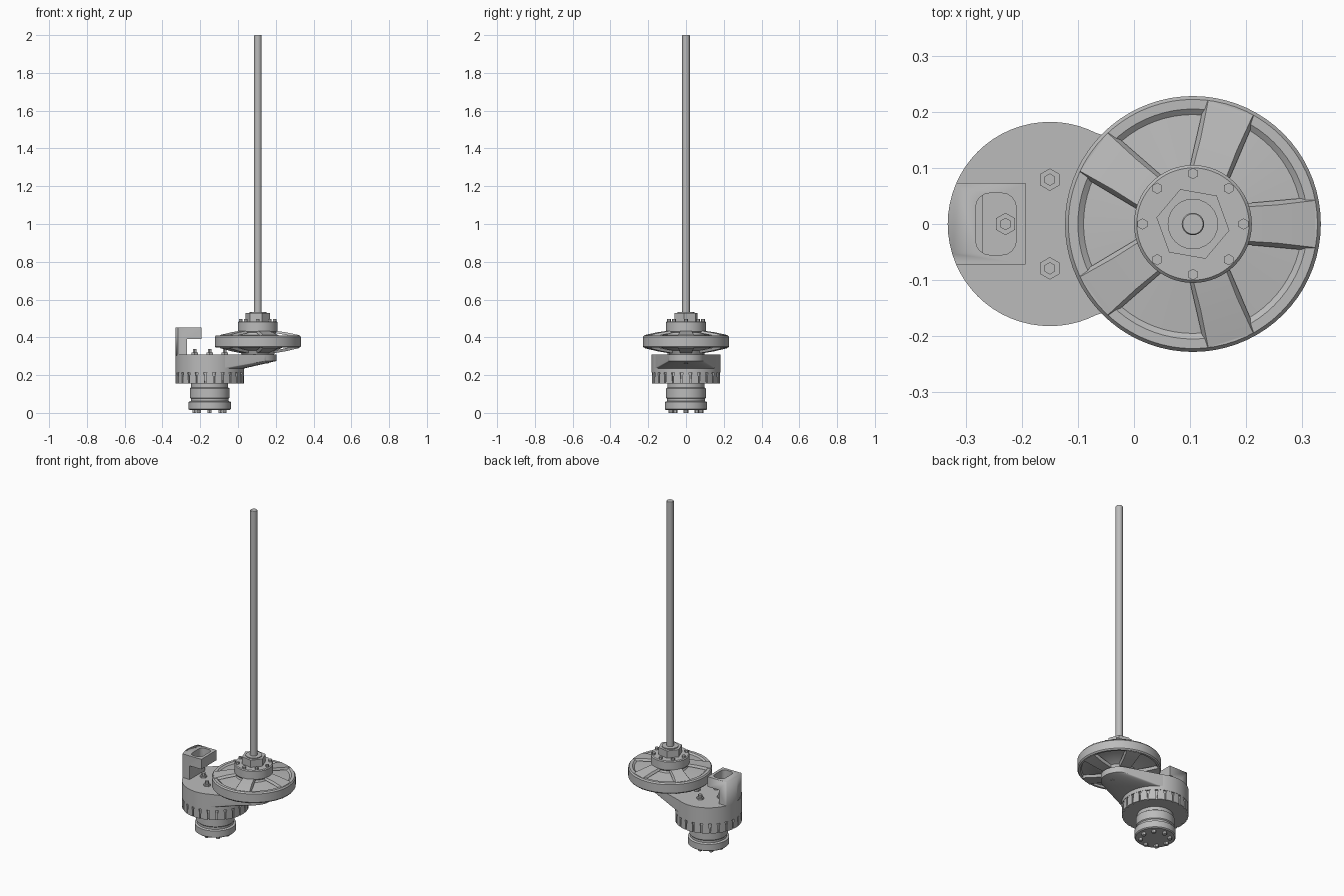
import bpy, bmesh, math
from mathutils import Matrix, Vector

if "Cube" in bpy.data.objects:
    bpy.data.objects.remove(bpy.data.objects["Cube"])

GREY = (0.5, 0.5, 0.5, 1)
metal = bpy.data.materials.new("grey_metal")
metal.use_nodes = True
metal.diffuse_color = GREY
metal.node_tree.nodes["Principled BSDF"].inputs["Base Color"].default_value = GREY

MOTOR_X, WHEEL_X = -0.15, 0.105


def finish(name, bm, x=0.0):
    """Turn a bmesh into a shaded object standing at x."""
    bmesh.ops.recalc_face_normals(bm, faces=bm.faces)
    mesh = bpy.data.meshes.new(name)
    bm.to_mesh(mesh)
    bm.free()
    mesh.materials.append(metal)
    ob = bpy.data.objects.new(name, mesh)
    ob.location.x = x
    bpy.context.collection.objects.link(ob)
    bpy.ops.object.select_all(action='DESELECT')
    ob.select_set(True)
    bpy.context.view_layer.objects.active = ob
    bpy.ops.object.shade_smooth_by_angle(angle=math.radians(30))
    return ob


def lathe(name, profile, x, sides=64):
    """Revolve a closed (radius, z) outline that starts and ends on the axis."""
    bm = bmesh.new()
    verts = [bm.verts.new((r, 0, z)) for r, z in profile]
    edges = [bm.edges.new(pair) for pair in zip(verts, verts[1:])]
    bmesh.ops.spin(bm, geom=verts + edges, cent=(0, 0, 0), axis=(0, 0, 1),
                   angle=math.tau, steps=sides)
    bmesh.ops.remove_doubles(bm, verts=bm.verts, dist=1e-5)
    return finish(name, bm, x)


def add_cyl(bm, r, z0, z1, x=0, y=0, sides=6):
    bmesh.ops.create_cone(bm, cap_ends=True, segments=sides, radius1=r, radius2=r,
                          depth=z1 - z0, matrix=Matrix.Translation((x, y, (z0 + z1) / 2)))


def add_hull(bm, points):
    verts = [bm.verts.new(p) for p in points]
    bmesh.ops.convex_hull(bm, input=verts)


def ring(r, z, x=0, n=64):
    return [(x + r * math.cos(i * math.tau / n), r * math.sin(i * math.tau / n), z)
            for i in range(n)]


def bolt_circle(name, x, radius, count, size, z0, z1, turn=0):
    bm = bmesh.new()
    for i in range(count):
        a = turn + i * math.tau / count
        add_cyl(bm, size, z0, z1, radius * math.cos(a), radius * math.sin(a))
    return finish(name, bm, x)


def box(bm, x0, x1, y0, y1, z0, z1):
    size = Vector((x1 - x0, y1 - y0, z1 - z0))
    mid = Vector((x0 + x1, y0 + y1, z0 + z1)) / 2
    bmesh.ops.create_cube(bm, size=1, matrix=Matrix.Translation(mid) @ Matrix.Diagonal((*size, 1)))


def boolean(ob, cutter, operation):
    mod = ob.modifiers.new(operation.lower(), 'BOOLEAN')
    mod.operation, mod.object, mod.solver = operation, cutter, 'EXACT'
    cutter.hide_render = True
    cutter.hide_set(True)
    cutter.display_type = 'WIRE'


# Motor with its stepped neck and bottom flange
lathe("motor_neck", [(0, .015), (.106, .015), (.112, .02), (.112, .058), (.1, .062),
                     (.1, .075), (.105, .08), (.105, .13), (.098, .135), (.098, .16), (0, .16)], MOTOR_X)
bolt_circle("flange_bolts", MOTOR_X, .08, 8, .012, 0, .018)

# Toothed ring around the gearbox
lathe("ring_core", [(0, .155), (.172, .155), (.172, .225), (0, .225)], MOTOR_X)
bm = bmesh.new()
TEETH = 24
for i in range(TEETH):
    mid = i * math.tau / TEETH
    pts = []
    for z, half in ((.155, .112), (.195, .105), (.222, .07)):
        for k in (-1, 0, 1):
            a = mid + k * half
            pts += [(r * math.cos(a), r * math.sin(a), z) for r in (.165, .181)]
    add_hull(bm, pts)
finish("ring_teeth", bm, MOTOR_X)

# Gearbox housing, and the arm tapering from it to the wheel
lathe("gearbox", [(0, .213), (.182, .213), (.182, .31), (0, .31)], MOTOR_X)
bm = bmesh.new()
add_hull(bm, ring(.18, .31, MOTOR_X) + ring(.18, .235, MOTOR_X)
         + ring(.1, .31, WHEEL_X) + ring(.1, .275, WHEEL_X))
finish("arm", bm)
bolt_circle("gearbox_nuts", MOTOR_X, .079, 4, .02, .305, .32)
bolt_circle("gearbox_studs", MOTOR_X, .079, 4, .011, .305, .337)
bolt_circle("arm_bolts", WHEEL_X, .045, 4, .012, .262, .28)

# Bracket: post and overhanging block, rounded to the housing and pierced
bm = bmesh.new()
profile = [(-.34, .305), (-.27, .305), (-.27, .392), (-.193, .392), (-.193, .452), (-.34, .452)]
face = bm.faces.new([bm.verts.new((x, -.072, z)) for x, z in profile])
out = bmesh.ops.extrude_face_region(bm, geom=[face])
bmesh.ops.translate(bm, vec=(0, .145, 0), verts=[v for v in out["geom"] if isinstance(v, bmesh.types.BMVert)])
bracket = finish("bracket", bm)
bm = bmesh.new()
add_cyl(bm, .182, .2, .6, sides=64)
boolean(bracket, finish("bracket_round_cutter", bm, MOTOR_X), 'INTERSECT')
bm = bmesh.new()
corners = [(cx + .025 * math.cos(i * math.tau / 16), cy + .025 * math.sin(i * math.tau / 16), z)
           for cx in (-.257, -.235) for cy in (-.03, .03) for i in range(16) for z in (.385, .5)]
add_hull(bm, corners)
boolean(bracket, finish("bracket_hole_cutter", bm), 'DIFFERENCE')

# Wheel: rim, shallow dished web and central boss
lathe("wheel", [(0, .308), (.085, .308), (.095, .33), (.14, .35), (.205, .355), (.21, .345),
                (.222, .345), (.228, .352), (.228, .402), (.222, .41), (.205, .41),
                (.195, .402), (.1, .412), (.085, .44), (0, .44)], WHEEL_X, 72)

# Five flared spokes on the top and on the underside
SPOKES = 5
for name, rim_z, hub_z, thick in (("top_spokes", .412, .436, -.012), ("under_spokes", .343, .316, .014)):
    bm = bmesh.new()
    for i in range(SPOKES):
        turn = Matrix.Rotation(i * math.tau / SPOKES, 3, 'Z')
        pts = []
        for r, half, z in ((.085, .03, hub_z), (.15, .034, hub_z * .6 + rim_z * .4), (.218, .042, rim_z)):
            for s in (-1, 1):
                pts += [turn @ Vector((r, s * half, z)),
                        turn @ Vector((r, s * (half + .006), z + thick))]
        add_hull(bm, pts)
    finish(name, bm, WHEEL_X)

# Hub flange with bolts, hexagonal nut and the long shaft
lathe("hub", [(0, .425), (.1, .425), (.105, .432), (.105, .48), (.1, .485), (0, .485)], WHEEL_X)
bolt_circle("hub_bolts", WHEEL_X, .09, 8, .01, .48, .497)
bm = bmesh.new()
add_cyl(bm, .066, .48, .528)
finish("hex_nut", bm, WHEEL_X).rotation_euler.z = math.radians(20)
lathe("nut_collar", [(0, .5), (.045, .5), (.045, .533), (0, .533)], WHEEL_X, 24)
lathe("shaft", [(0, .27), (.02, .27), (.02, 1.997), (.018, 2), (0, 2)], WHEEL_X, 24)
